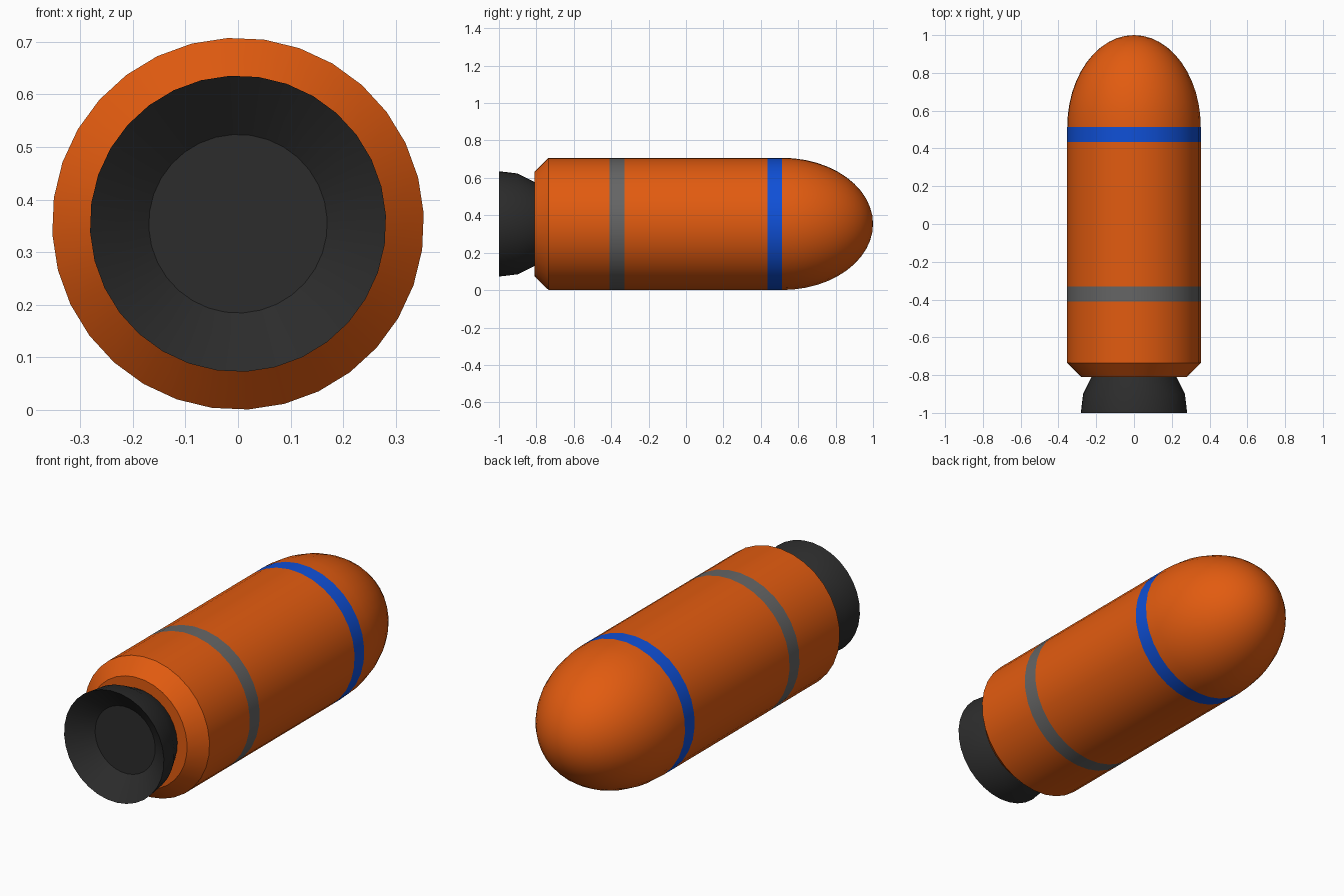
import bpy, bmesh, math

if "Cube" in bpy.data.objects:
    bpy.data.objects.remove(bpy.data.objects["Cube"])

SIDES = 32
R = 0.354
TURN = math.radians(3.2)


def material(name, rgb):
    m = bpy.data.materials.new(name)
    m.diffuse_color = (*rgb, 1)
    m.use_nodes = True
    m.node_tree.nodes["Principled BSDF"].inputs["Base Color"].default_value = m.diffuse_color
    return m


orange = material("orange", (0.76, 0.105, 0.005))
blue = material("blue", (0.005, 0.08, 0.68))
grey = material("mid_grey", (0.13, 0.13, 0.13))
dark = material("dark_grey", (0.025, 0.025, 0.025))


def lathe(name, profile, mat):
    """Spin (y, radius) points about the long axis; radius 0 makes a pole."""
    bm = bmesh.new()
    rings = []
    for y, r in profile:
        if r == 0:
            rings.append([bm.verts.new((0, y, R))] * SIDES)
        else:
            angles = [TURN + 2 * math.pi * i / SIDES for i in range(SIDES)]
            rings.append([bm.verts.new((r * math.cos(a), y, R + r * math.sin(a)))
                          for a in angles])
    for a, b in zip(rings, rings[1:]):
        for i in range(SIDES):
            j = (i + 1) % SIDES
            quad = list(dict.fromkeys((a[i], b[i], b[j], a[j])))
            bm.faces.new(quad)
    me = bpy.data.meshes.new(name)
    # profiles run from rear to nose, so this winding faces outward
    bm.to_mesh(me)
    bm.free()
    me.materials.append(mat)
    ob = bpy.data.objects.new(name, me)
    bpy.context.collection.objects.link(ob)
    bpy.ops.object.select_all(action='DESELECT')
    ob.select_set(True)
    bpy.context.view_layer.objects.active = ob
    bpy.ops.object.shade_smooth_by_angle(angle=math.radians(30))
    return ob


# casing with flat rear face and chamfer
lathe("rear_casing", [(-0.81, 0), (-0.81, 0.28), (-0.735, R), (-0.41, R)], orange)
lathe("rear_band", [(-0.41, R), (-0.33, R)], grey)
lathe("main_casing", [(-0.33, R), (0.435, R)], orange)
lathe("front_band", [(0.435, R), (0.513, R)], blue)

# elliptical nose
STEPS = 12
nose = [(0.513 + 0.487 * math.sin(t), R * math.cos(t))
        for t in (math.pi / 2 * i / STEPS for i in range(STEPS))]
lathe("nose", nose + [(1.0, 0)], orange)

# flared nozzle: inner floor, inner cone, outer shell
lathe("nozzle", [(-0.91, 0), (-0.91, 0.17), (-1.0, 0.282),
                 (-0.9, 0.27), (-0.81, 0.225)], dark)
